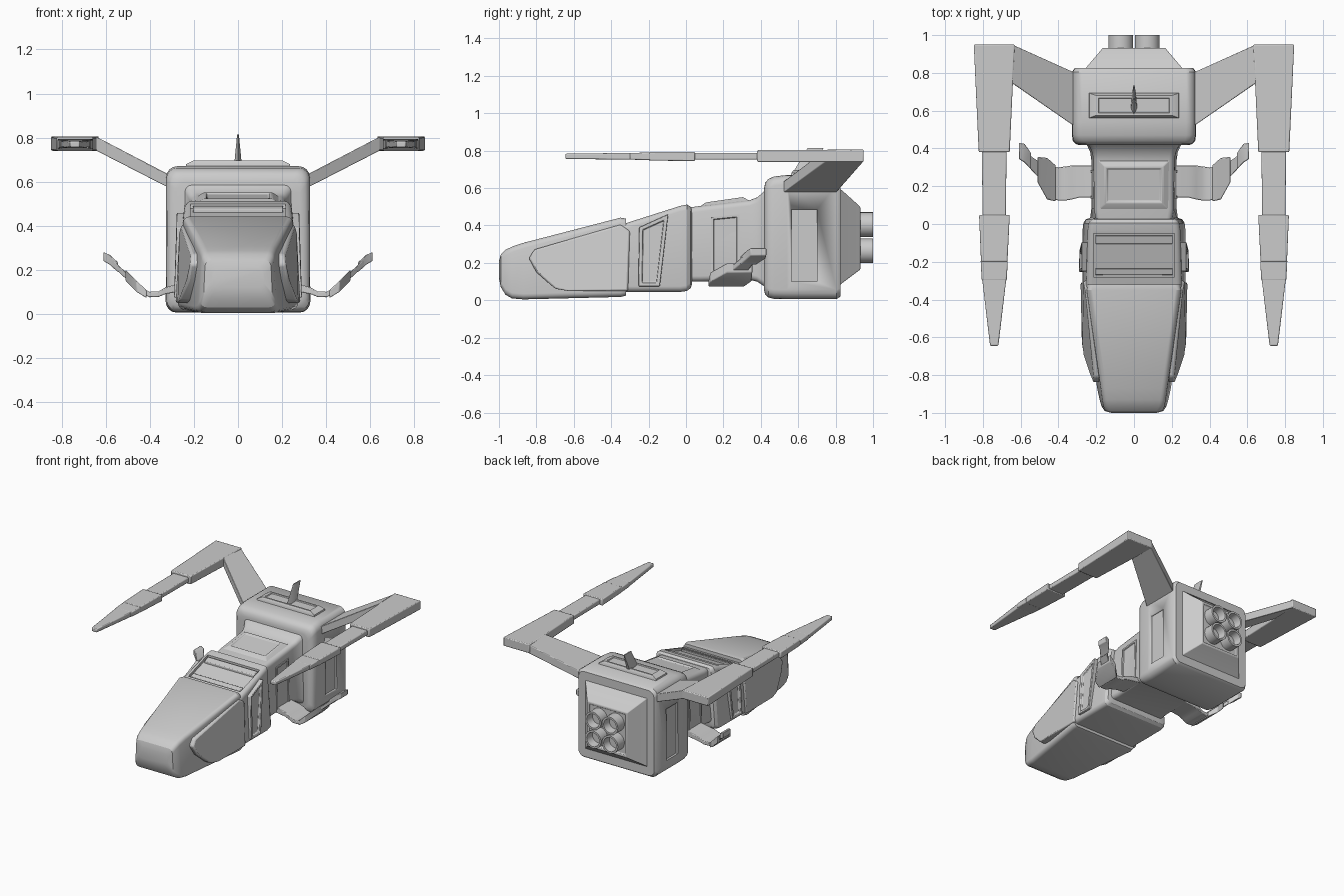
import bpy, bmesh, math


def skin(name, rings, mirror=False, bevel=0.0, inset=None, angle=30):
    """Join matching rings of points into a closed solid; inset=(width, depth) panels the last cap."""
    bm = bmesh.new()
    vs = [[bm.verts.new(p) for p in r] for r in rings]
    n = len(rings[0])
    for a, b in zip(vs, vs[1:]):
        for i in range(n):
            j = (i + 1) % n
            bm.faces.new((a[i], a[j], b[j], b[i]))
    bm.faces.new(vs[0])
    cap = bm.faces.new(vs[-1])
    bmesh.ops.recalc_face_normals(bm, faces=bm.faces[:])
    if inset:
        bmesh.ops.inset_region(bm, faces=[cap], thickness=inset[0], use_even_offset=True)
        bmesh.ops.inset_region(bm, faces=[cap], thickness=0.004, depth=-inset[1], use_even_offset=True)
    me = bpy.data.meshes.new(name)
    bm.to_mesh(me)
    bm.free()
    me.shade_smooth()
    me.set_sharp_from_angle(angle=math.radians(angle))
    ob = bpy.data.objects.new(name, me)
    bpy.context.collection.objects.link(ob)
    if bevel:
        m = ob.modifiers.new("bevel", 'BEVEL')
        m.width, m.segments, m.limit_method = bevel, 2, 'ANGLE'
    if mirror:
        m = ob.modifiers.new("mirror", 'MIRROR')
        m.use_mirror_merge = False
    return ob


def section(y, z0, z1, wb, wt, r):
    """Rounded trapezoid across the hull at y."""
    pts = []
    for cx, cz, a0 in ((wb - r, z0 + r, -90), (wt - r, z1 - r, 0),
                       (-wt + r, z1 - r, 90), (-wb + r, z0 + r, 180)):
        for k in range(5):
            a = math.radians(a0 + k * 22.5)
            pts.append((cx + r * math.cos(a), y, cz + r * math.sin(a)))
    return pts


def quad(x0, x1, y0, y1, za, zb=None):
    """Horizontal rectangle, height za at y0 and zb at y1."""
    zb = za if zb is None else zb
    return [(x0, y0, za), (x1, y0, za), (x1, y1, zb), (x0, y1, zb)]


def upright(y, x0, x1, z0, z1):
    """Rectangle facing along y."""
    return [(x0, y, z0), (x1, y, z0), (x1, y, z1), (x0, y, z1)]


def plate(name, pts, thick, **kw):
    """Side plate: outline on the outer face, pushed back toward the hull."""
    return skin(name, [[(x - thick, y, z) for x, y, z in pts], pts], mirror=True, **kw)


def cut(ob, cutter):
    m = ob.modifiers.new("cut", 'BOOLEAN')
    m.operation, m.object, m.solver = 'DIFFERENCE', cutter, 'EXACT'
    cutter.hide_render = True
    me = bpy.data.meshes.new_from_object(ob.evaluated_get(bpy.context.evaluated_depsgraph_get()))
    ob.modifiers.remove(m)
    ob.data = me
    bpy.data.objects.remove(cutter)


# nose shell
skin("nose", [section(*s) for s in (
    (-1.0, .12, .21, .12, .12, .03), (-.99, .07, .245, .155, .15, .03),
    (-.965, .03, .27, .172, .162, .03), (-.93, .01, .287, .182, .168, .03),
    (-.87, .005, .307, .195, .176, .03), (-.35, .018, .442, .272, .25, .03),
    (-.32, .025, .437, .268, .245, .03))], angle=25)

# cockpit body with a sunken sloping roof panel
cabin = skin("cabin", [section(*s) for s in (
    (-.36, .045, .4, .272, .255, .03), (-.03, .045, .505, .272, .245, .03),
    (.005, .05, .512, .268, .24, .03), (.025, .065, .5, .255, .225, .03),
    (.032, .085, .48, .235, .205, .03))], angle=25)
cut(cabin, skin("roof_cutter", [quad(-.215, .215, -.28, -.05, .406, .478),
                                quad(-.215, .215, -.28, -.05, .53, .6)]))
for i, (y0, y1) in enumerate(((-.27, -.235), (-.105, -.06))):
    za, zb = (.494 + .313 * (y + .05) for y in (y0, y1))
    skin(f"roof_slat_{i}", [quad(-.205, .205, y0, y1, za - .03, zb - .03),
                            quad(-.205, .205, y0, y1, za, zb)], bevel=.004)

# cheek armour beside the nose and framed doors behind it
plate("cheek", [(.218, -.84, .225), (.228, -.80, .15), (.268, -.70, .062), (.281, -.63, .05),
                (.283, -.31, .05), (.268, -.30, .37), (.258, -.35, .405), (.212, -.81, .272)],
      .06, bevel=.01)
plate("door", [(.29, -.255, .075), (.29, -.14, .075), (.278, -.095, .46), (.278, -.25, .39)],
      .05, bevel=.004, inset=(.018, .016))

# narrow neck with roof hatch and side windows
skin("neck", [section(*s) for s in (
    (.01, .1, .495, .235, .2, .03), (.08, .1, .505, .226, .212, .03),
    (.34, .11, .535, .226, .214, .03), (.38, .1, .55, .232, .222, .03),
    (.41, .08, .575, .245, .235, .03), (.44, .06, .61, .265, .255, .03))], angle=40)
skin("neck_hatch", [quad(-.2, .2, .06, .35, .49, .525), quad(-.155, .155, .105, .305, .523, .552)],
     bevel=.005, inset=(.012, .008))
plate("neck_window", [(.231, .135, .12), (.231, .285, .12), (.222, .285, .46), (.222, .135, .445)],
      .03, inset=(.012, .006))

# rear engine block, side recesses
block = skin("engine_block", [section(*s) for s in (
    (.418, .05, .6, .29, .28, .05), (.424, .03, .63, .31, .305, .05),
    (.44, .015, .648, .324, .32, .05), (.47, .008, .662, .328, .326, .05),
    (.54, .006, .67, .328, .326, .05), (.805, .006, .67, .328, .326, .05),
    (.825, .02, .656, .314, .312, .045))], angle=35)
for s in (-1, 1):
    cut(block, skin("side_cutter", [upright(.565, s * .312, s * .36, .1, .485),
                                    upright(.7, s * .312, s * .36, .1, .485)]))

# roof plate and swept fin
skin("roof_plate", [quad(-.24, .24, .56, .695, .66), quad(-.235, .235, .563, .692, .68),
                    quad(-.2, .2, .575, .68, .697)], inset=(.012, .006))
skin("fin", [[(0, .57, .68), (.017, .61, .68), (.012, .68, .68), (-.012, .68, .68), (-.017, .61, .68)],
             [(0, .65, .815), (.004, .67, .815), (.003, .735, .815), (-.003, .735, .815),
              (-.004, .67, .815)]])

# tapered tail with four open thrusters
skin("tail", [upright(.81, -.27, .27, .07, .6), upright(.832, -.25, .25, .09, .59),
              upright(.932, -.165, .165, .165, .5)], bevel=.004, inset=(.015, .01))


def circle(y, r, cz):
    return [(.07 + r * math.cos(k * math.tau / 24), y, cz + r * math.sin(k * math.tau / 24))
            for k in range(24)]


for i, cz in enumerate((.265, .405)):
    skin(f"thruster_{i}", [circle(.89, .066, cz), circle(1.0, .066, cz),
                           circle(1.0, .052, cz), circle(.94, .046, cz)], mirror=True)

# wing struts rising from the block
skin("wing_strut", [[(.29, .5, .56), (.29, .79, .56), (.29, .79, .62), (.29, .5, .62)],
                    [(.645, .745, .742), (.645, .95, .742), (.645, .95, .805), (.645, .745, .805)]],
     mirror=True, bevel=.004)

# forward-pointing wing pods: y, inner x, outer x, bottom z, top z at each end
for name, a, b in (
    ("wing_root", (.95, .632, .848, .74, .806), (.38, .658, .822, .74, .803)),
    ("wing_link", (.4, .675, .805, .752, .788), (.04, .678, .802, .752, .788)),
    ("wing_middle", (.048, .658, .82, .745, .794), (-.2, .67, .81, .747, .792)),
    ("wing_collar", (-.19, .668, .812, .75, .79), (-.3, .674, .806, .752, .788)),
    ("wing_tip", (-.29, .676, .804, .752, .788), (-.645, .718, .762, .756, .784)),
):
    skin(name, [upright(*a), upright(*b)], mirror=True, bevel=.006)

# lower side arms: x, z, front y, back y, thickness at each station
for name, stations in (
    ("arm_root", ((.2, .13, .14, .31, .04), (.29, .115, .14, .31, .035), (.33, .105, .13, .31, .03),
                  (.36, .09, .125, .305, .025), (.4, .088, .125, .3, .025), (.44, .105, .13, .305, .025))),
    ("arm_forearm", ((.415, .09, .12, .31, .035), (.46, .125, .13, .35, .05), (.51, .175, .22, .355, .05))),
    ("arm_link", ((.49, .158, .23, .32, .03), (.575, .235, .32, .38, .03))),
    ("arm_tip", ((.545, .212, .29, .375, .045), (.58, .245, .325, .425, .045),
                 (.61, .26, .345, .43, .04))),
):
    skin(name, [[(x, a, z - t / 2), (x, b, z - t / 2), (x, b, z + t / 2), (x, a, z + t / 2)]
                for x, z, a, b, t in stations], mirror=True, bevel=.004)
